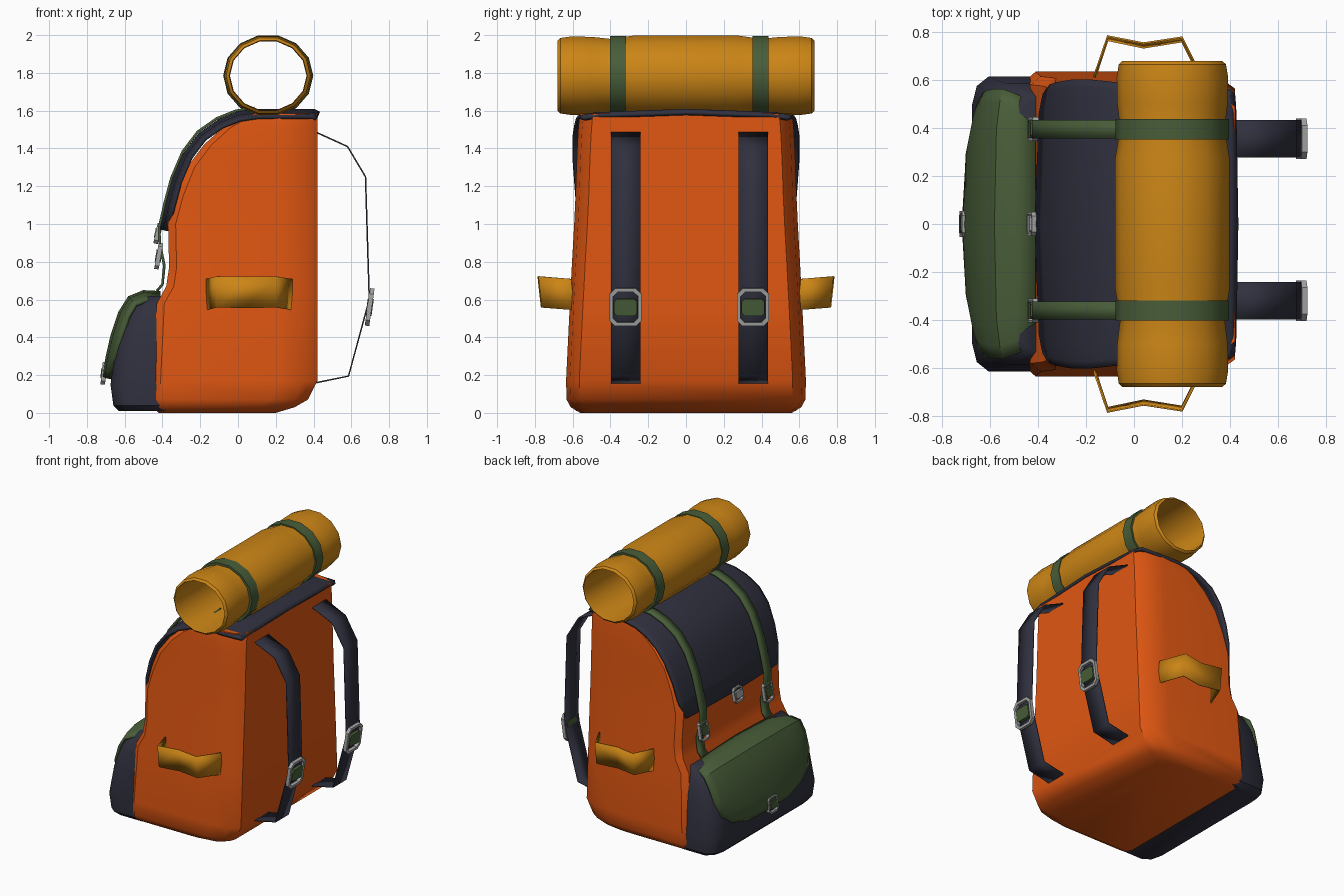
import bpy, bmesh, math
from mathutils import Vector, Matrix

cube = bpy.data.objects.get("Cube")
if cube:
    bpy.data.objects.remove(cube, do_unlink=True)


def material(name, rgb):
    m = bpy.data.materials.new(name)
    m.use_nodes = True
    m.diffuse_color = (*rgb, 1)
    bsdf = next(n for n in m.node_tree.nodes if n.type == 'BSDF_PRINCIPLED')
    bsdf.inputs["Base Color"].default_value = (*rgb, 1)
    bsdf.inputs["Roughness"].default_value = 0.8
    return m


ORANGE = material("orange canvas", (0.75, 0.095, 0.006))
NAVY = material("navy canvas", (0.03, 0.03, 0.05))
GREEN = material("green webbing", (0.065, 0.11, 0.04))
YELLOW = material("ochre fabric", (0.6, 0.235, 0.008))
SILVER = material("grey metal", (0.36, 0.37, 0.36))


def finish(name, bm, mat, thickness=0, angle=35):
    """Turn a bmesh into a smooth-shaded, optionally thickened object."""
    bmesh.ops.recalc_face_normals(bm, faces=bm.faces[:])
    mesh = bpy.data.meshes.new(name)
    bm.to_mesh(mesh)
    bm.free()
    mesh.materials.append(mat)
    ob = bpy.data.objects.new(name, mesh)
    bpy.context.collection.objects.link(ob)
    bpy.ops.object.select_all(action='DESELECT')
    ob.select_set(True)
    bpy.context.view_layer.objects.active = ob
    bpy.ops.object.shade_smooth_by_angle(angle=math.radians(angle))
    if thickness:
        mod = ob.modifiers.new("thickness", 'SOLIDIFY')
        mod.thickness = thickness
        mod.offset = 0
    return ob


def grid(name, rows, mat, closed=False, caps=False, wrap=False, **kw):
    """Skin rows of points; closed joins each row, wrap joins last to first."""
    bm = bmesh.new()
    vr = [[bm.verts.new(p) for p in row] for row in rows]
    n = len(vr[0])
    pairs = list(zip(vr, vr[1:])) + ([(vr[-1], vr[0])] if wrap else [])
    for a, b in pairs:
        for i in range(n if closed else n - 1):
            j = (i + 1) % n
            bm.faces.new((a[i], a[j], b[j], b[i]))
    if caps:
        bm.faces.new(vr[0])
        bm.faces.new(vr[-1])
    return finish(name, bm, mat, **kw)


def band(name, path, y, widths, mat, thickness=0.008, bow=0, steps=(-1, 1)):
    """Strip following an (x, z) path, with edges bowed towards the bag."""
    rows = []
    for i, (x, z) in enumerate(path):
        a = Vector(path[max(i - 1, 0)])
        b = Vector(path[min(i + 1, len(path) - 1)])
        d = (b - a).normalized()
        w = widths[i] if isinstance(widths, list) else widths
        rows.append([(x - d.y * bow * t ** 4, y + w * t, z + d.x * bow * t ** 4)
                     for t in steps])
    return grid(name, rows, mat, thickness=thickness)


def mirrored(half):
    return half + [(x, -y) for x, y in reversed(half)]


# Main bag: stacked sections of (height, front, back, half width)
bag = [(0.0, -0.42, 0.2, 0.56), (0.03, -0.45, 0.3, 0.61), (0.07, -0.45, 0.37, 0.632),
       (0.17, -0.45, 0.42, 0.635), (0.58, -0.43, 0.42, 0.615), (0.67, -0.38, 0.42, 0.61),
       (0.77, -0.365, 0.42, 0.605), (1.0, -0.37, 0.42, 0.592), (1.15, -0.33, 0.42, 0.585),
       (1.3, -0.27, 0.42, 0.58), (1.42, -0.18, 0.42, 0.575), (1.51, -0.08, 0.42, 0.57),
       (1.56, 0.01, 0.42, 0.565), (1.585, 0.08, 0.42, 0.56)]
rows = []
for z, xf, xb, w in bag:
    half = [(xf, w - 0.035), (xf + 0.04, w), (xb - 0.2, w), (xb - 0.07, w - 0.02), (xb, w - 0.07)]
    rows.append([(x, y, z) for x, y in mirrored(half)])
grid("main_bag", rows, ORANGE, closed=True, caps=True, angle=40)

# Front pocket
pocket = [(0.01, -0.63, 0.58), (0.04, -0.66, 0.61), (0.15, -0.675, 0.615), (0.35, -0.645, 0.6),
          (0.5, -0.6, 0.585), (0.58, -0.55, 0.56), (0.62, -0.49, 0.53)]
rows = []
for z, xf, w in pocket:
    half = [(xf, w - 0.12), (xf + 0.02, w - 0.04), (xf + 0.07, w), (-0.38, w)]
    rows.append([(x, y, z) for x, y in mirrored(half)])
grid("front_pocket", rows, NAVY, closed=True, caps=True, angle=40)

# Pocket lid with rounded lower corners
lid = [(-0.41, 0.635), (-0.5, 0.64), (-0.575, 0.61), (-0.625, 0.53), (-0.665, 0.41),
       (-0.69, 0.3), (-0.703, 0.23), (-0.708, 0.19)]
band("pocket_lid", lid, 0, [0.5, 0.54, 0.56, 0.56, 0.55, 0.51, 0.42, 0.28], GREEN,
     thickness=0.02, bow=0.05, steps=(-1, -0.9, -0.7, 0, 0.7, 0.9, 1))

# Top flap
flap = [(0.43, 1.585), (0.4, 1.6), (0.1, 1.6), (0, 1.585), (-0.1, 1.545), (-0.2, 1.475),
        (-0.28, 1.37), (-0.34, 1.23), (-0.375, 1.1), (-0.405, 0.97)]
band("top_flap", flap, 0, [0.54, 0.56, 0.57, 0.58, 0.59, 0.6, 0.6, 0.59, 0.58, 0.54], NAVY,
     thickness=0.02, bow=0.035, steps=(-1, -0.95, -0.85, 0, 0.85, 0.95, 1))


# Bedroll: hollow, pinched where the straps hold it
def ring(y, r, sides=14):
    return [(0.16 + 1.09 * r * math.cos(a), y, 1.785 + r * math.sin(a))
            for a in (math.tau * (i + 0.5) / sides + math.pi / 2 for i in range(sides))]


half = [(0.68, 0.19), (0.665, 0.205), (0.61, 0.213), (0.5, 0.211), (0.4, 0.2), (0.27, 0.219)]
outer = half + [(-y, r) for y, r in reversed(half)]
grid("bedroll", [ring(y, r) for y, r in outer] + [ring(-0.65, 0.186), ring(0.65, 0.186)],
     YELLOW, closed=True, wrap=True)


def buckle(name, centre, w, h, tilt=0, bar=GREEN):
    """Chamfered metal frame with a webbing tongue inside."""
    place = Matrix.Translation(centre) @ Matrix.Rotation(math.radians(tilt), 4, 'Y')

    def loop(a, b, x):
        c = 0.35 * min(a, b)
        pts = [(a, b - c), (a - c, b), (c - a, b), (-a, b - c),
               (-a, c - b), (c - a, -b), (a - c, -b), (a, c - b)]
        return [place @ Vector((x, p, q)) for p, q in pts]

    t = 0.22 * w
    grid(name + "_frame", [loop(w, h, -0.012), loop(w, h, 0.012), loop(w - t, h - t, 0.012),
                           loop(w - t, h - t, -0.012)], SILVER, closed=True, wrap=True)
    a, b = w * 0.72, h * 0.45
    grid(name + "_tongue", [loop(a, b, -0.016), loop(a, b, 0.016)], bar, closed=True, caps=True)


# Compression straps around the bedroll and down the flap, and shoulder straps
drop = [(x - 0.012, z + 0.014) for x, z in flap[2:]]
drop += [(-0.415, 0.9), (-0.39, 0.78), (-0.4, 0.68), (-0.43, 0.645)]
shoulder = [(0.415, 1.485), (0.58, 1.41), (0.675, 1.25), (0.695, 0.6), (0.585, 0.195), (0.415, 0.16)]
for side, y, sy in (("left", 0.395, 0.355), ("right", -0.36, -0.32)):
    grid(side + "_bedroll_strap", [ring(y + dy, r) for dy, r in
         ((-0.042, 0.2), (-0.042, 0.217), (0.042, 0.217), (0.042, 0.2))],
         GREEN, closed=True, wrap=True)
    band(side + "_flap_strap", drop, y, 0.038, GREEN, thickness=0.014)
    buckle(side + "_flap_buckle", (-0.42, y, 0.83), 0.05, 0.07, 10)
    band(side + "_shoulder_strap", shoulder, sy, 0.078, NAVY)
    buckle(side + "_shoulder_buckle", (0.697, sy, 0.56), 0.085, 0.1, 8)

# Centre clasps
buckle("flap_clasp", (-0.425, 0, 0.95), 0.05, 0.055, 12, SILVER)
buckle("pocket_clasp", (-0.71, 0, 0.21), 0.055, 0.06, 6)

# Side grab handles, flaring outward and upward
handle = [(-0.165, 0.6), (-0.11, 0.765), (0.04, 0.735), (0.2, 0.76), (0.285, 0.59)]
for side, s in (("left", 1), ("right", -1)):
    rows = []
    for x, y in handle:
        low = 0.545 + (y - 0.6) * 0.08
        rows.append([(x, s * y, low), (x, s * (y + 0.018), low + 0.165)])
    grid(side + "_side_handle", rows, YELLOW, thickness=0.008, angle=20)
